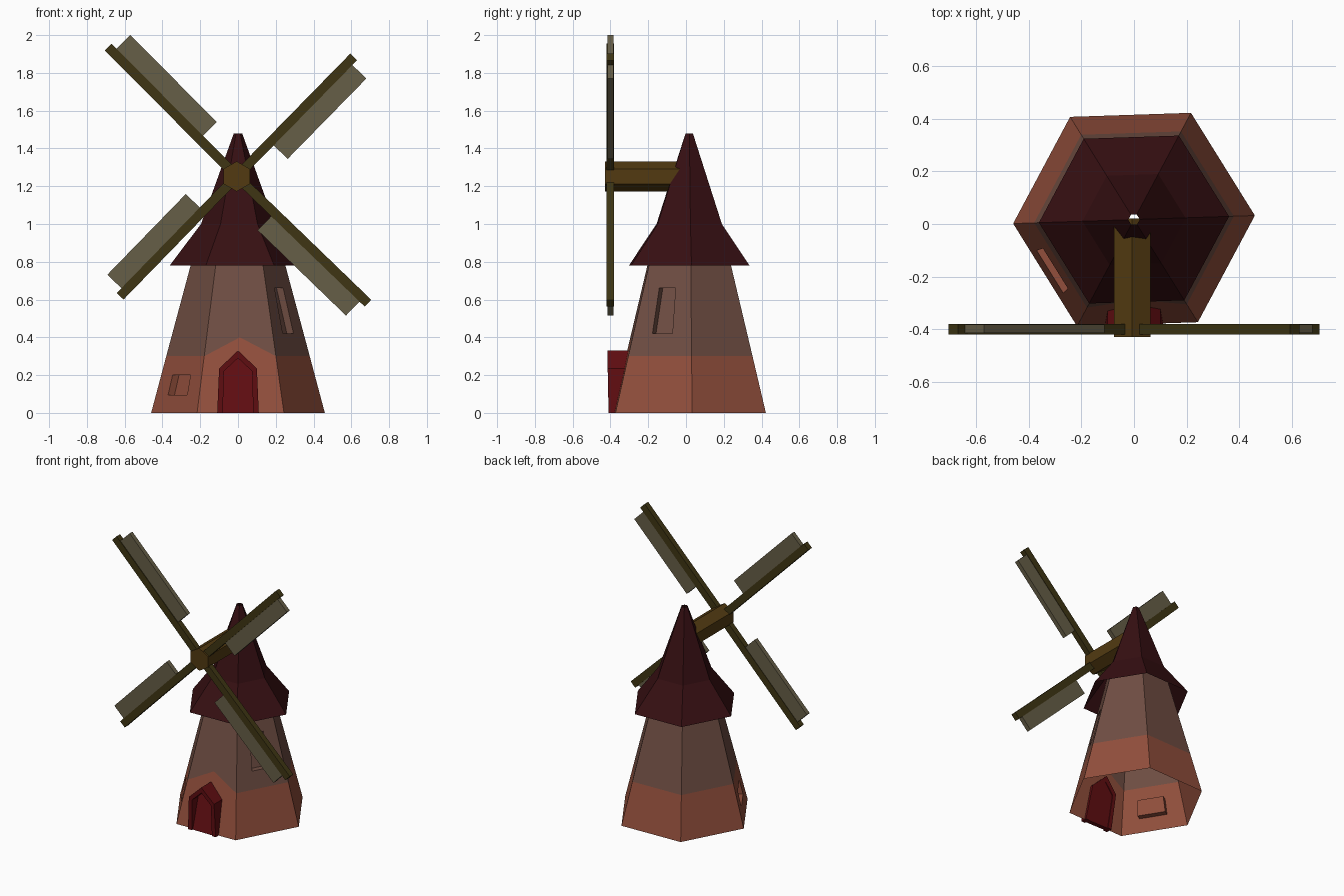
import bpy, bmesh, math
from mathutils import Vector

if "Cube" in bpy.data.objects:
    bpy.data.objects.remove(bpy.data.objects["Cube"])


def material(name, r, g, b):
    m = bpy.data.materials.new(name)
    lin = [((c / 255 + 0.055) / 1.055) ** 2.4 if c > 10 else c / 255 / 12.92 for c in (r, g, b)]
    m.diffuse_color = (*lin, 1)
    m.use_nodes = True
    m.node_tree.nodes["Principled BSDF"].inputs["Base Color"].default_value = m.diffuse_color
    return m


BRICK = material("brick", 146, 79, 60)
PLASTER = material("brown_plaster", 112, 78, 67)
ROOF = material("dark_red_roof", 54, 15, 18)
DOOR = material("red_door", 96, 13, 17)
SPAR = material("dark_olive_wood", 62, 53, 19)
SAIL = material("grey_canvas", 102, 94, 71)
HUB = material("golden_wood", 82, 58, 17)


def build(name, faces, mats, solid=False):
    """faces: list of (points, material slot)"""
    bm = bmesh.new()
    for pts, slot in faces:
        bm.faces.new([bm.verts.new(p) for p in pts]).material_index = slot
    bmesh.ops.remove_doubles(bm, verts=bm.verts, dist=1e-5)
    if solid:
        bmesh.ops.recalc_face_normals(bm, faces=bm.faces)
    me = bpy.data.meshes.new(name)
    bm.to_mesh(me)
    bm.free()
    for m in mats:
        me.materials.append(m)
    ob = bpy.data.objects.new(name, me)
    bpy.context.collection.objects.link(ob)
    return ob


def prism(name, outline, front, back, mat):
    """Extrude an (x, z) outline between two y limits given as functions of z."""
    f = [Vector((x, front(z), z)) for x, z in outline]
    b = [Vector((x, back(z), z)) for x, z in outline]
    n = len(f)
    faces = [(f, 0), (b[::-1], 0)]
    faces += [([f[i], b[i], b[(i + 1) % n], f[(i + 1) % n]], 0) for i in range(n)]
    return build(name, faces, [mat], True)


# Hexagonal shells, turned slightly about the vertical axis
CY, TURN = 0.017, math.radians(1.9)
TOWER = [(0, 0.46), (0.3, 0.38), (0.97, 0.2)]
CAP = [(0.78, 0.362), (1.0, 0.196), (1.48, 0.022)]


def radius(profile, z):
    for (z0, r0), (z1, r1) in zip(profile, profile[1:]):
        if z <= z1:
            return r0 + (r1 - r0) * (z - z0) / (z1 - z0)


def on_wall(profile, k, u, z):
    """Point on side k, u from -1 to 1 across it, at height z"""
    r = radius(profile, z)
    a, b = [Vector((r * math.cos(t), CY + r * math.sin(t), z))
            for t in (k * math.pi / 3 + TURN, (k + 1) * math.pi / 3 + TURN)]
    return a.lerp(b, (u + 1) / 2)


def rect(profile, k, u, z0, z1):
    return [on_wall(profile, k, s * u, z) for s, z in ((-1, z0), (1, z0), (1, z1), (-1, z1))]


# Tower: brick foot, plaster above, brick gable over the door, two recessed windows
windows = {(3, 0): (0.44, 0.095, 0.2), (5, 1): (0.345, 0.42, 0.66)}
faces = []
for band in range(2):
    z0, z1 = TOWER[band][0], TOWER[band + 1][0]
    for k in range(6):
        outer = rect(TOWER, k, 1, z0, z1)
        if (k, band) in windows:
            inner = rect(TOWER, k, *windows[k, band])
            a = (k + 0.5) * math.pi / 3 + TURN
            deep = [p - Vector((math.cos(a), math.sin(a), 0)) * 0.04 for p in inner]
            for i in range(4):
                j = (i + 1) % 4
                faces.append(([outer[i], outer[j], inner[j], inner[i]], band))
                faces.append(([inner[i], inner[j], deep[j], deep[i]], band))
            faces.append((deep, band))
        elif (k, band) == (4, 1):
            peak, top = on_wall(TOWER, k, 0, 0.4), on_wall(TOWER, k, 0, z1)
            faces.append(([outer[0], outer[1], peak], 0))
            faces.append(([outer[0], peak, top, outer[3]], 1))
            faces.append(([peak, outer[1], outer[2], top], 1))
        else:
            faces.append((outer, band))
build("tower", faces, [BRICK, PLASTER])

# Roof: flared hexagonal cap, open at the tip
build("roof", [(rect(CAP, k, 1, CAP[i][0], CAP[i + 1][0]), 0)
               for i in range(2) for k in range(6)], [ROOF])


# Door and its projecting frame, backs following the sloping wall
def wall_y(z):
    return CY - 0.4 + 0.25 * z


inner = [(-0.08, 0), (-0.075, 0.22), (0, 0.29), (0.075, 0.22), (0.08, 0)]
outer = [(-0.11, 0), (-0.10, 0.235), (0, 0.33), (0.10, 0.235), (0.11, 0)]
prism("door", inner, lambda z: wall_y(z) - 0.016, lambda z: wall_y(z) + 0.015, DOOR)
prism("door_frame", outer + inner[::-1], lambda z: -0.41 - 0.02 * z,
      lambda z: wall_y(z) + 0.02, DOOR)

# Hub: hexagonal shaft running into the roof
HX, HZ = -0.007, 1.252
prism("hub", [(HX + 0.08 * math.sin(i * math.pi / 3), HZ + 0.08 * math.cos(i * math.pi / 3))
              for i in range(6)], lambda z: -0.43, lambda z: 0.02, HUB)


# Sails: four arms, each with a panel on its clockwise side
def arm_rect(angle, s0, s1, w0, w1):
    c, s = math.cos(math.radians(angle)), math.sin(math.radians(angle))
    return [(HX + c * a + s * w, HZ + s * a - c * w)
            for a, w in ((s0, w0), (s1, w0), (s1, w1), (s0, w1))]


for i, (angle, k) in enumerate([(134.8, 1), (45.6, 0.916), (-44, 1), (225.8, 0.916)], 1):
    prism(f"sail_arm_{i}", arm_rect(angle, 0, 0.966 * k, -0.025, 0.025),
          lambda z: -0.42, lambda z: -0.38, SPAR)
    prism(f"sail_panel_{i}", arm_rect(angle, 0.278 * k, 0.928 * k, 0.02, 0.128),
          lambda z: -0.415, lambda z: -0.383, SAIL)
